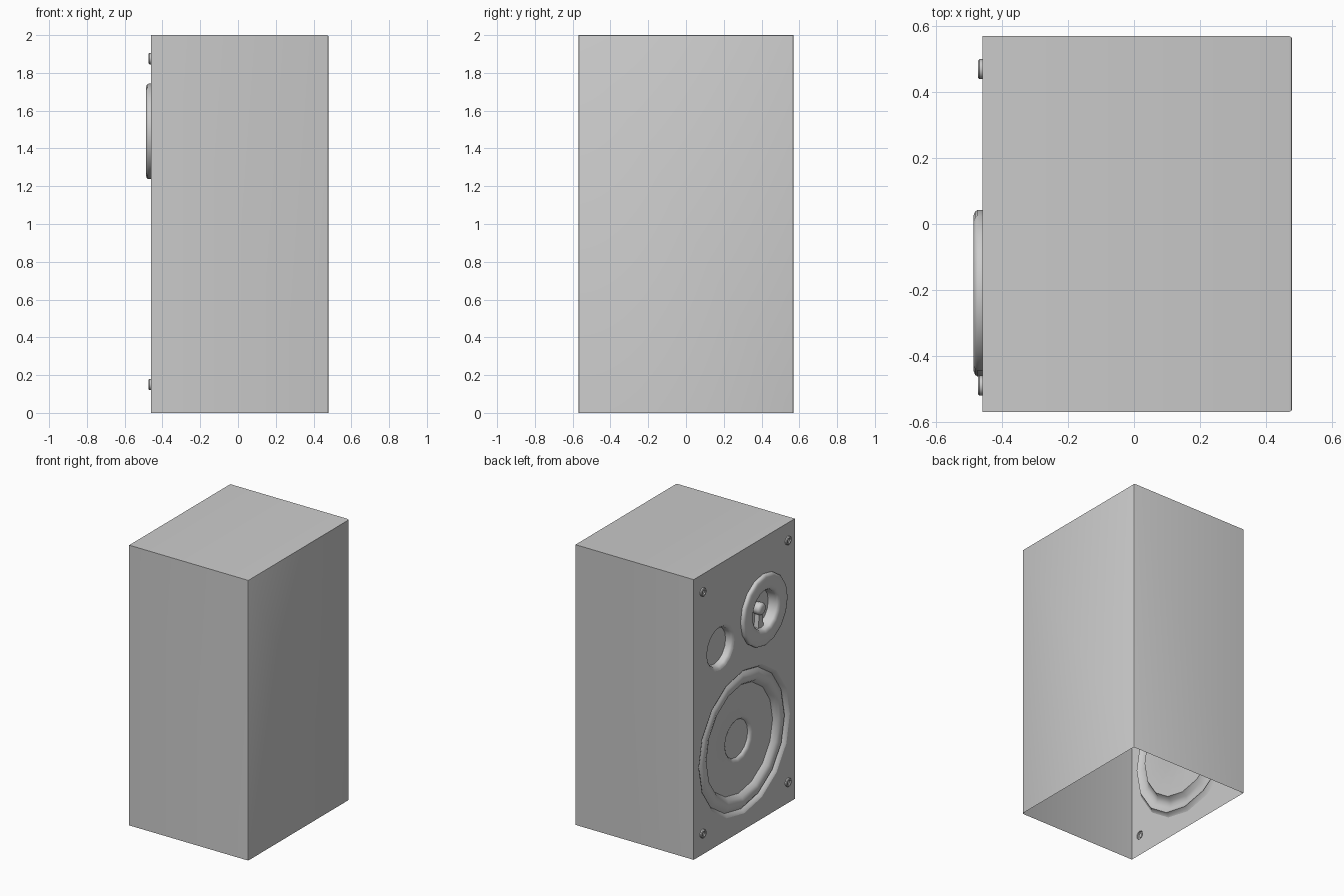
import bpy, bmesh, math
from mathutils import Vector

if "Cube" in bpy.data.objects:
    bpy.data.objects.remove(bpy.data.objects["Cube"])

FX = -0.46          # plane of the baffle, which faces -x
SIDES = 16


def finish(name, bm, angle=40):
    me = bpy.data.meshes.new(name)
    bm.to_mesh(me)
    bm.free()
    ob = bpy.data.objects.new(name, me)
    bpy.context.collection.objects.link(ob)
    bpy.ops.object.select_all(action='DESELECT')
    ob.select_set(True)
    bpy.context.view_layer.objects.active = ob
    bpy.ops.object.shade_smooth_by_angle(angle=math.radians(angle))
    return ob


def ring(bm, r, d, y, z, n=SIDES):
    return [bm.verts.new((FX + d, y + r * math.cos(2 * math.pi * i / n),
                          z + r * math.sin(2 * math.pi * i / n))) for i in range(n)]


def revolve(name, profile, y, z, n=SIDES):
    """Turn (radius, depth) points about an x axis, closing the last ring."""
    bm = bmesh.new()
    rings = [ring(bm, r, d, y, z, n) for r, d in profile]
    for a, b in zip(rings, rings[1:]):
        for i in range(n):
            j = (i + 1) % n
            bm.faces.new((a[i], b[i], b[j], a[j]))
    bm.faces.new(list(reversed(rings[-1])))
    return finish(name, bm)


# Cabinet shell: open underneath, baffle side left open for the panel
bm = bmesh.new()
bmesh.ops.create_cube(bm, size=1)
for v in bm.verts:
    v.co = Vector((0.01 + v.co.x * 0.94, v.co.y * 1.14, 1 + v.co.z * 2))
bmesh.ops.delete(bm, geom=[f for f in bm.faces if f.normal.z < -0.5 or f.normal.x < -0.5],
                 context='FACES_ONLY')
edges = [e for e in bm.edges if len(e.link_faces) == 2 and all(v.co.x > 0.4 for v in e.verts)]
bmesh.ops.bevel(bm, geom=edges, offset=0.01, segments=2, profile=0.5, affect='EDGES')
finish("cabinet", bm)

# Centres (y, z) and profiles (radius, depth) of the baffle parts
parts = {
    "woofer": ((0.0, 0.63), [(0.515, 0), (0.503, 0.006), (0.49, 0.026), (0.468, 0.01),
                             (0.437, 0.004), (0.405, 0.016), (0.385, 0.046), (0.165, 0.046),
                             (0.152, 0.049), (0.14, 0.056), (0.135, 0.068)]),
    "tweeter": ((-0.21, 1.49), [(0.253, 0), (0.253, -0.014), (0.248, -0.022), (0.235, -0.027),
                                (0.165, -0.027), (0.148, -0.022), (0.138, -0.01),
                                (0.132, 0.05)]),
    "port": ((0.27, 1.40), [(0.16, 0), (0.147, 0.004), (0.136, 0.016), (0.131, 0.05)]),
}
for i, (y, z) in enumerate([(0.47, 1.875), (-0.49, 1.875), (0.47, 0.15), (-0.49, 0.15)]):
    parts["screw_%d" % (i + 1)] = ((y, z), [(0.03, 0), (0.03, -0.009), (0.026, -0.013),
                                            (0.017, -0.013), (0.014, -0.006)])

# Baffle panel with a hole for every part
bm = bmesh.new()
loops = [[bm.verts.new((FX, y, z)) for y, z in
          ((-0.57, 0), (0.57, 0), (0.57, 2), (-0.57, 2))]]
for (y, z), prof in parts.values():
    loops.append(ring(bm, prof[0][0], 0, y, z))
edges = [bm.edges.new((l[i], l[(i + 1) % len(l)])) for l in loops for i in range(len(l))]
bmesh.ops.triangle_fill(bm, edges=edges, use_beauty=True, normal=(-1, 0, 0))
bm.normal_update()
bmesh.ops.reverse_faces(bm, faces=[f for f in bm.faces if f.normal.x > 0])
finish("baffle", bm)

# Drivers, port and screws
for name, ((y, z), prof) in parts.items():
    revolve(name, prof, y, z)

# Tweeter centre knob and the strut below it
revolve("tweeter_knob", [(0.042, 0.05), (0.042, 0.012), (0.036, 0.003), (0.022, -0.002)],
        -0.21, 1.49, 12)
bm = bmesh.new()
bmesh.ops.create_cube(bm, size=1)
for v in bm.verts:
    w = 0.035 if v.co.z > 0 else 0.06
    v.co = Vector((FX + 0.033 + v.co.x * 0.034, -0.21 + v.co.y * w, 1.41 + v.co.z * 0.11))
finish("tweeter_strut", bm)
